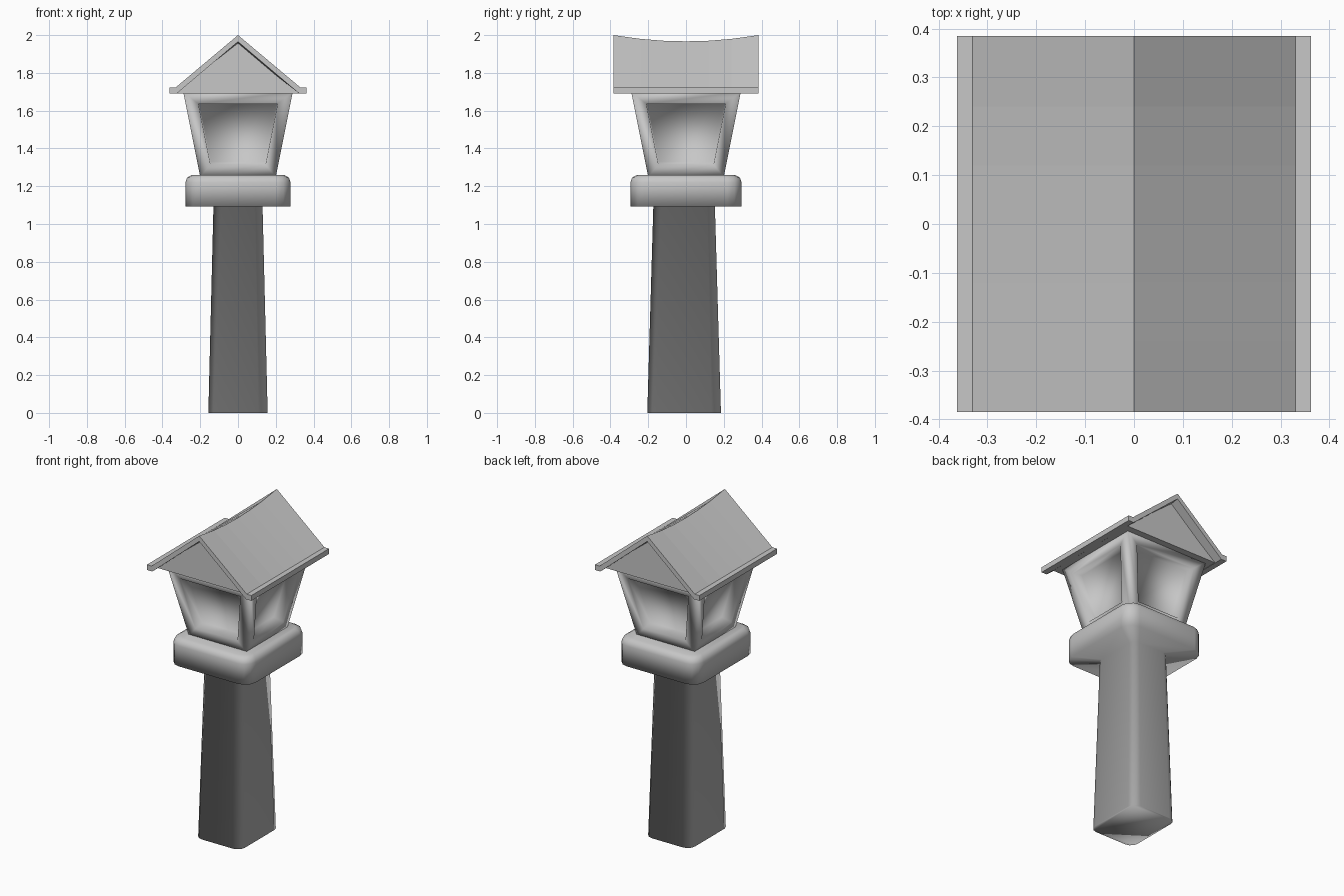
import bpy, bmesh
from math import cos, sin, pi

cube = bpy.data.objects.get("Cube")
if cube:
    bpy.data.objects.remove(cube)

stone = bpy.data.materials.new("grey_stone")
stone.use_nodes = True
GREY = (0.57, 0.57, 0.57, 1)
stone.diffuse_color = GREY
stone.node_tree.nodes["Principled BSDF"].inputs["Base Color"].default_value = GREY


def finish(bm, name, smooth):
    bmesh.ops.recalc_face_normals(bm, faces=bm.faces)
    for f in bm.faces:
        f.smooth = smooth
    me = bpy.data.meshes.new(name)
    bm.to_mesh(me)
    bm.free()
    me.materials.append(stone)
    ob = bpy.data.objects.new(name, me)
    bpy.context.collection.objects.link(ob)


def rounded_ring(bm, hx, hy, z, r, cy=0, steps=3):
    """Rounded rectangle of vertices at height z."""
    ring = []
    for k, (sx, sy) in enumerate([(1, 1), (-1, 1), (-1, -1), (1, -1)]):
        for i in range(steps + 1):
            a = (k + i / steps) * pi / 2
            ring.append(bm.verts.new((sx * (hx - r) + r * cos(a),
                                      cy + sy * (hy - r) + r * sin(a), z)))
    return ring


def loft(bm, rings):
    """Skin a stack of rings and cap both ends."""
    sides = []
    for a, b in zip(rings, rings[1:]):
        for i in range(len(a)):
            j = (i + 1) % len(a)
            sides.append(bm.faces.new((a[i], a[j], b[j], b[i])))
    bm.faces.new(rings[0])
    bm.faces.new(rings[-1])
    bmesh.ops.recalc_face_normals(bm, faces=bm.faces)
    return sides


# Tapered post flowing into the rounded shelf
bm = bmesh.new()
loft(bm, [rounded_ring(bm, *p) for p in [
    (0.157, 0.195, 0, 0.05, -0.01), (0.13, 0.163, 1.093, 0.04, -0.01),
    (0.278, 0.294, 1.093, 0.075), (0.278, 0.294, 1.22, 0.075),
    (0.27, 0.286, 1.245, 0.07), (0.245, 0.26, 1.26, 0.06)]])
finish(bm, "post_and_shelf", True)

# Flared lamp housing with a recessed window on each side
bm = bmesh.new()
sides = loft(bm, [[bm.verts.new((h * x, h * y, z))
                   for x, y in [(1, 1), (-1, 1), (-1, -1), (1, -1)]]
                  for h, z in [(0.2, 1.25), (0.29, 1.7)]])
bmesh.ops.inset_individual(bm, faces=sides, thickness=0.066, use_even_offset=True)
bmesh.ops.inset_individual(bm, faces=sides, thickness=0.002, depth=-0.067,
                           use_even_offset=True)
finish(bm, "lamp_housing", True)

# Roof shell with a sagging ridge
HALF, SAG, EAVE = 0.385, 0.033, 1.69
profile = [(-0.362, EAVE), (-0.362, 1.723), (-0.33, 1.723), (0, 2.0),
           (0.33, 1.723), (0.362, 1.723), (0.362, EAVE), (0.325, EAVE),
           (0, 1.965), (-0.325, EAVE)]
bm = bmesh.new()
loft(bm, [[bm.verts.new((x, y, z - (0 if x else SAG * (1 - (y / HALF) ** 2))))
           for x, z in profile]
          for y in (-HALF, -0.24, -0.12, 0, 0.12, 0.24, HALF)])
finish(bm, "roof", False)

# Solid gable block under the roof, its ends set back from the edges
bm = bmesh.new()
loft(bm, [[bm.verts.new(p) for p in [(-0.335, y, EAVE + 0.001), (0, y, top),
                                     (0.335, y, EAVE + 0.001)]]
          for y, top in [(-0.33, 1.97), (-0.2, 1.945), (0.2, 1.945), (0.33, 1.97)]])
finish(bm, "gable", False)
